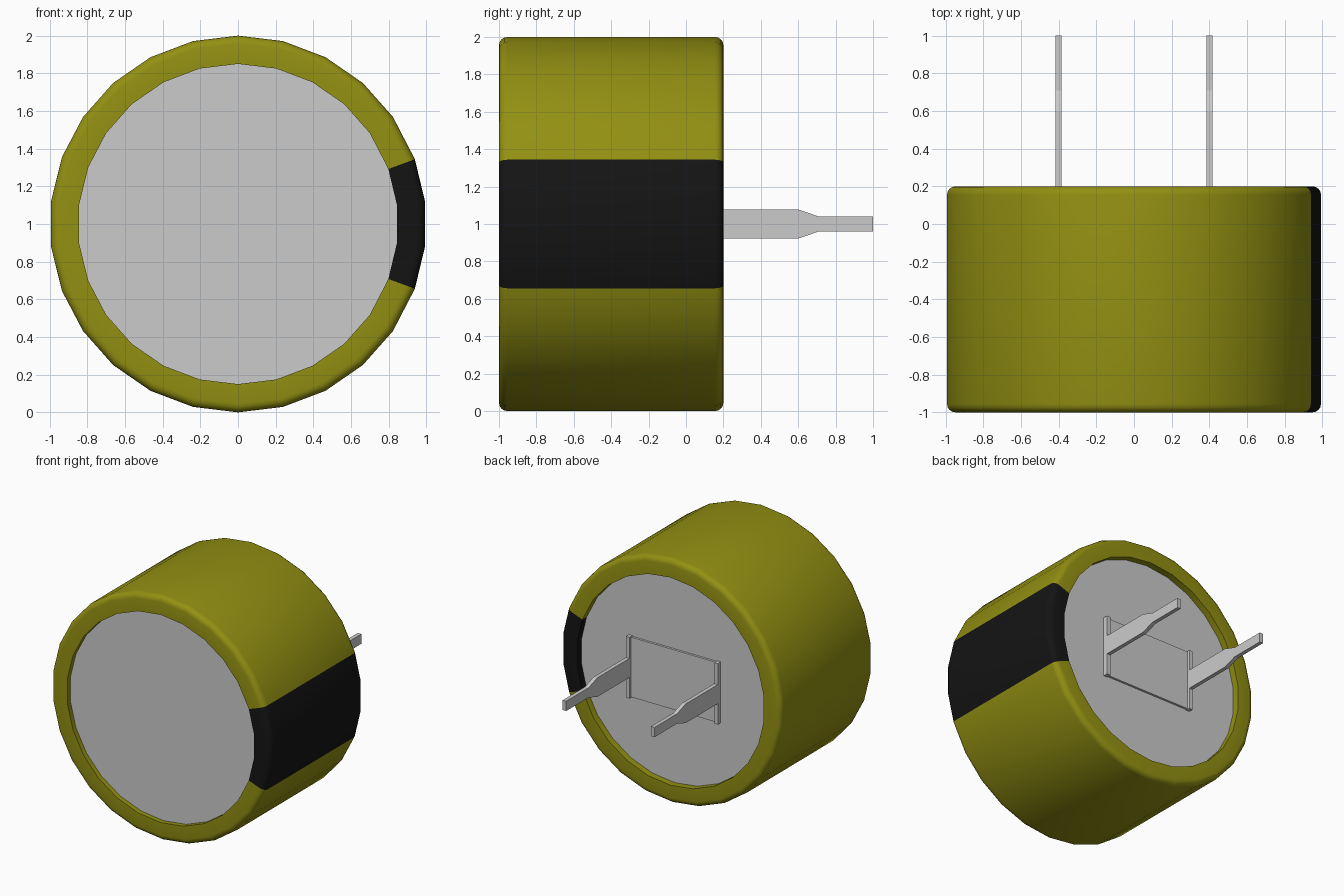
import bpy, bmesh
from math import sin, cos, pi, radians

if "Cube" in bpy.data.objects:
    bpy.data.objects.remove(bpy.data.objects["Cube"])

SIDES = 26
R, R_IN, BEV = 1.0, 0.85, 0.045
Y0, Y1 = -1.0, 0.2            # front and back rim
CAP0, CAP1 = -0.96, 0.145     # recessed end faces
angles = [2 * pi * k / SIDES for k in range(SIDES)]   # measured from straight up
angles[5], angles[8] = radians(69.9), radians(110.1)  # stripe borders


def material(name, rgb):
    m = bpy.data.materials.new(name)
    m.diffuse_color = (*rgb, 1)
    m.use_nodes = True
    m.node_tree.nodes["Principled BSDF"].inputs["Base Color"].default_value = m.diffuse_color
    return m


def finish(name, bm, mats=(), smooth=False):
    bmesh.ops.recalc_face_normals(bm, faces=bm.faces[:])
    me = bpy.data.meshes.new(name)
    bm.to_mesh(me)
    bm.free()
    ob = bpy.data.objects.new(name, me)
    bpy.context.collection.objects.link(ob)
    for m in mats:
        me.materials.append(m)
    if smooth:
        bpy.context.view_layer.objects.active = ob
        ob.select_set(True)
        bpy.ops.object.shade_smooth_by_angle(angle=radians(32))
        ob.select_set(False)
    return ob


def ring(bm, r, y):
    return [bm.verts.new((r * sin(a), y, 1 + r * cos(a))) for a in angles]


def bridge(bm, a, b):
    return [bm.faces.new((a[k], a[(k + 1) % SIDES], b[(k + 1) % SIDES], b[k]))
            for k in range(SIDES)]


def prism(name, yz, x, width):
    bm = bmesh.new()
    f = bm.faces.new([bm.verts.new((x - width / 2, y, z)) for y, z in yz])
    new = bmesh.ops.extrude_face_region(bm, geom=[f])["geom"]
    bmesh.ops.translate(bm, vec=(width, 0, 0),
                        verts=[v for v in new if isinstance(v, bmesh.types.BMVert)])
    return finish(name, bm)


# Sleeve: rounded tube, with a dark stripe on three of its sides
arc = [i * pi / 8 for i in range(5)]
profile = [(R_IN, CAP0), (R_IN, Y0)]
profile += [(R - BEV + BEV * sin(t), Y0 + BEV - BEV * cos(t)) for t in arc]
profile += [(R - BEV + BEV * cos(t), Y1 - BEV + BEV * sin(t)) for t in arc]
profile += [(R_IN, Y1), (R_IN, CAP1)]
bm = bmesh.new()
rings = [ring(bm, r, y) for r, y in profile]
for a, b in zip(rings, rings[1:]):
    for k, f in enumerate(bridge(bm, a, b)):
        f.material_index = 1 if 5 <= k <= 7 else 0
finish("sleeve", bm, [material("olive", (0.29, 0.28, 0.006)),
                      material("black", (0.007, 0.007, 0.007))], True)

# Metal can showing as the recessed end faces
bm = bmesh.new()
a, b = ring(bm, R_IN, CAP0), ring(bm, R_IN, CAP1)
bridge(bm, a, b)
bm.faces.new(a)
bm.faces.new(b)
finish("can", bm)

# Thin plate between the terminals
prism("terminal_plate", [(CAP1 - 0.02, 0.755), (CAP1 + 0.018, 0.755),
                         (CAP1 + 0.018, 1.245), (CAP1 - 0.02, 1.245)], 0, 0.78)

# Terminals: tall foot and a tapered pin, symmetric about z = 1
half = [(CAP1 - 0.02, 0.25), (0.183, 0.25), (0.183, 0.078),
        (0.6, 0.078), (0.71, 0.04), (1.0, 0.04)]
outline = [(y, 1 + h) for y, h in half] + [(y, 1 - h) for y, h in reversed(half)]
for side, x in (("left", -0.4), ("right", 0.4)):
    prism(side + "_terminal", outline, x, 0.032)
